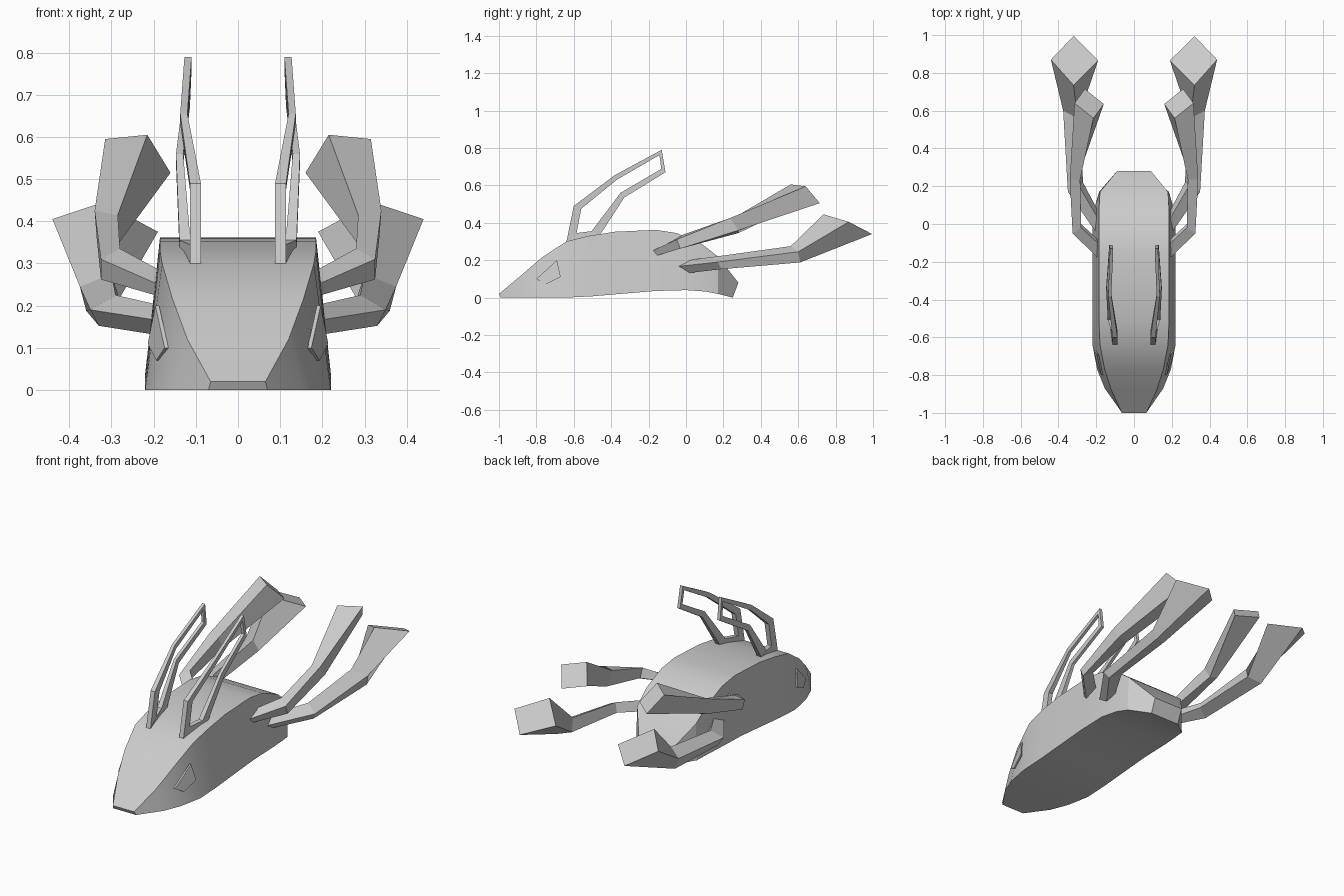
import bpy
import bmesh
import math
from mathutils import Vector

if "Cube" in bpy.data.objects:
    bpy.data.objects.remove(bpy.data.objects["Cube"], do_unlink=True)

grey = bpy.data.materials.new("light_grey")
grey.use_nodes = True
grey.diffuse_color = (0.6, 0.6, 0.6, 1)
grey.node_tree.nodes["Principled BSDF"].inputs["Base Color"].default_value = grey.diffuse_color


def loft(name, rings, side=1, closed=False, smooth=False):
    """Skin a row of equal rings; cap the ends unless the row closes on itself."""
    bm = bmesh.new()
    loops = [[bm.verts.new((p[0] * side, p[1], p[2])) for p in r] for r in rings]
    n = len(loops[0])
    pairs = list(zip(loops, loops[1:]))
    if closed:
        pairs.append((loops[-1], loops[0]))
    else:
        bm.faces.new(loops[0])
        bm.faces.new(loops[-1])
    for a, b in pairs:
        for i in range(n):
            j = (i + 1) % n
            bm.faces.new((a[i], a[j], b[j], b[i]))
    bmesh.ops.recalc_face_normals(bm, faces=bm.faces)
    mesh = bpy.data.meshes.new(name)
    bm.to_mesh(mesh)
    bm.free()
    mesh.materials.append(grey)
    ob = bpy.data.objects.new(name, mesh)
    bpy.context.collection.objects.link(ob)
    if smooth:
        bpy.ops.object.select_all(action="DESELECT")
        ob.select_set(True)
        bpy.context.view_layer.objects.active = ob
        bpy.ops.object.shade_smooth_by_angle(angle=math.radians(30))
    return ob


# Body sections: top (y, half width, z), bottom (y, half width, z)
sections = [
    ((-1.0, .065, .02), (-.99, .07, 0)),
    ((-.88, .12, .12), (-.87, .155, 0)),
    ((-.77, .155, .215), (-.77, .195, 0)),
    ((-.64, .18, .30), (-.64, .22, 0)),
    ((-.52, .185, .33), (-.5, .22, .007)),
    ((-.38, .185, .352), (-.35, .22, .02)),
    ((-.16, .185, .362), (-.17, .22, .035)),
    ((-.05, .185, .345), (0, .22, .04)),
    ((.08, .185, .29), (.1, .205, .033)),
    ((.17, .18, .22), (.17, .185, .02)),
    ((.28, .09, .08), (.25, .09, 0)),
]
body = [[(-tw, ty, tz), (tw, ty, tz), (bw, by, bz), (-bw, by, bz)]
        for (ty, tw, tz), (by, bw, bz) in sections]
loft("body", body, smooth=True)

# Limb sections: inner top, outer top, outer bottom, inner bottom
upper_limb = [
    [(.16, -.13, .27), (.17, -.2, .242), (.17, -.18, .217), (.16, -.11, .25)],
    [(.28, -.02, .335), (.325, -.05, .31), (.325, -.03, .262), (.28, 0, .285)],
    [(.285, .235, .415), (.34, .235, .425), (.335, .28, .36), (.285, .28, .345)],
    [(.215, .56, .605), (.315, .64, .595), (.26, .715, .505), (.16, .635, .515)],
]
lower_limb = [
    [(.18, .01, .2), (.19, -.06, .165), (.19, .0, .13), (.18, .05, .15)],
    [(.29, .2, .225), (.35, .17, .19), (.33, .19, .152), (.27, .22, .18)],
    [(.30, .56, .275), (.375, .6, .245), (.36, .61, .188), (.285, .59, .21)],
    [(.32, .735, .445), (.44, .87, .405), (.32, .995, .34), (.19, .865, .375)],
]

# Ear frame corners: inner x, outer (y, z), inner (y, z)
frame = [
    (.088, (-.64, .295), (-.585, .345)),
    (.088, (-.60, .49), (-.56, .475)),
    (.12, (-.38, .655), (-.37, .63)),
    (.11, (-.13, .79), (-.142, .762)),
    (.114, (-.11, .67), (-.132, .688)),
    (.13, (-.33, .535), (-.35, .56)),
    (.113, (-.46, .335), (-.505, .355)),
]
ear = []
for x, (oy, oz), (iy, iz) in frame:
    w = .026 if oz < .5 else .017
    ear.append([(x, oy, oz), (x + w, oy, oz), (x + w, iy, iz), (x, iy, iz)])

# Small slanted eye plate
eye = [Vector(p) for p in ((.196, -.69, .2), (.214, -.67, .11), (.194, -.75, .07), (.174, -.8, .1))]
eye_rings = [eye, [p - Vector((.009, 0, 0)) for p in eye]]

for label, side in (("left", 1), ("right", -1)):
    loft(label + "_upper_limb", upper_limb, side)
    loft(label + "_lower_limb", lower_limb, side)
    loft(label + "_ear_frame", ear, side, closed=True)
    loft(label + "_eye_plate", eye_rings, side)
